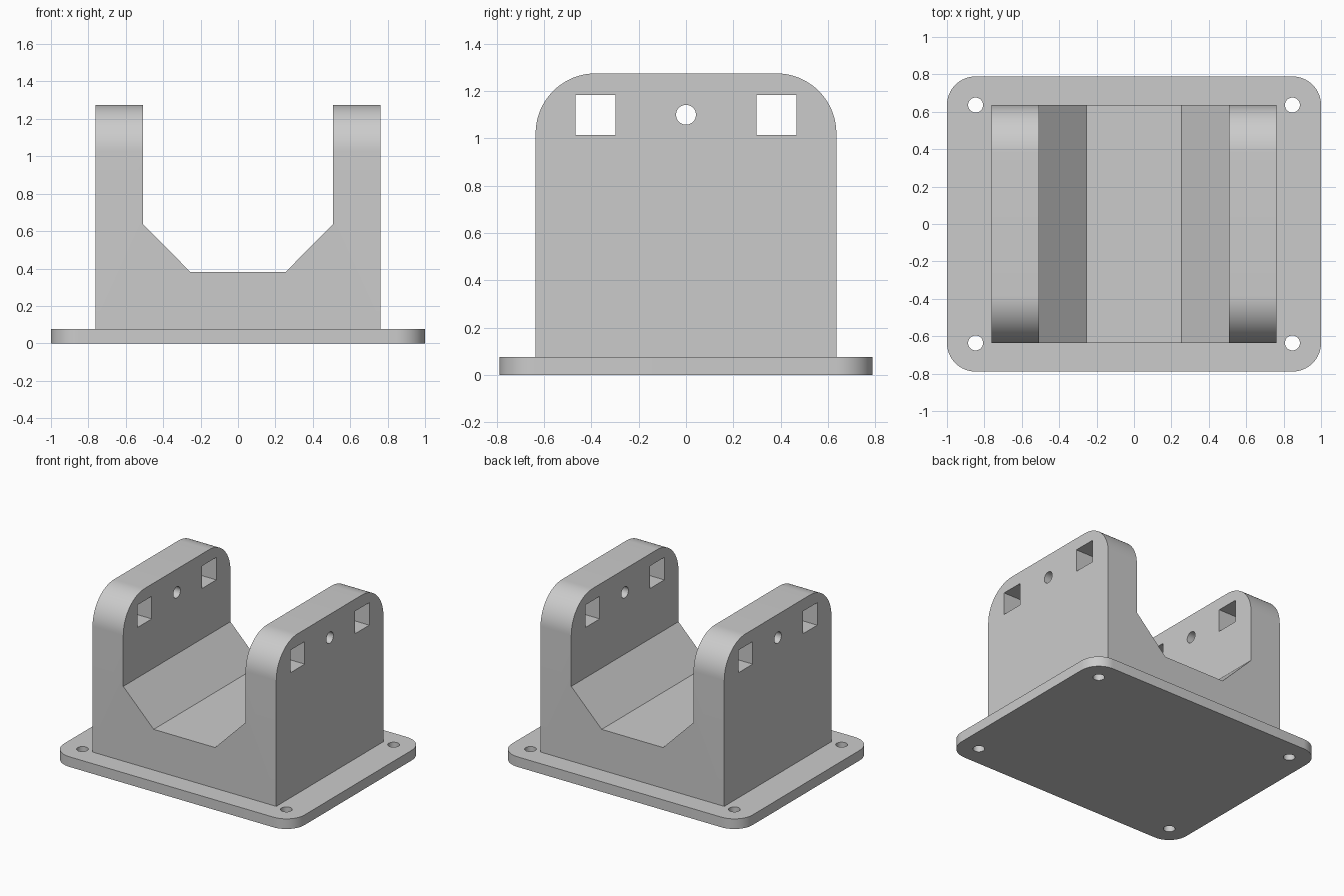
import bpy, bmesh, math
from mathutils import Vector

default = bpy.data.objects.get("Cube")
if default:
    bpy.data.objects.remove(default, do_unlink=True)

grey = bpy.data.materials.new("light grey")
grey.use_nodes = True
GREY = (0.6, 0.6, 0.6, 1)
grey.diffuse_color = GREY
grey.node_tree.nodes["Principled BSDF"].inputs["Base Color"].default_value = GREY

PLATE_X, PLATE_Y, PLATE_TOP = 1.0, 0.789, 0.076
BODY_X, BODY_Y, BODY_TOP = 0.763, 0.636, 1.275


def prism(name, outline, axis, lo, hi):
    """Extrude a 2D outline along an axis, from lo to hi."""
    place = {"x": lambda a, b, t: (t, a, b),
             "y": lambda a, b, t: (a, t, b),
             "z": lambda a, b, t: (a, b, t)}[axis]
    bm = bmesh.new()
    face = bm.faces.new([bm.verts.new(place(a, b, lo)) for a, b in outline])
    new = bmesh.ops.extrude_face_region(bm, geom=[face], use_keep_orig=True)["geom"]
    shift = Vector(place(0, 0, hi - lo))
    bmesh.ops.translate(bm, vec=shift,
                        verts=[v for v in new if isinstance(v, bmesh.types.BMVert)])
    bmesh.ops.recalc_face_normals(bm, faces=bm.faces)
    mesh = bpy.data.meshes.new(name)
    bm.to_mesh(mesh)
    bm.free()
    mesh.materials.append(grey)
    obj = bpy.data.objects.new(name, mesh)
    bpy.context.collection.objects.link(obj)
    return obj


def arc(cx, cy, r, start, end, steps):
    angles = [math.radians(start + (end - start) * i / steps) for i in range(steps + 1)]
    return [(cx + r * math.cos(a), cy + r * math.sin(a)) for a in angles]


def circle(cx, cy, r):
    return arc(cx, cy, r, 0, 360, 32)[:-1]


def rect(x0, x1, y0, y1):
    return [(x0, y0), (x1, y0), (x1, y1), (x0, y1)]


def boolean(obj, cutter, operation="DIFFERENCE"):
    mod = obj.modifiers.new(cutter.name, "BOOLEAN")
    mod.operation, mod.object, mod.solver = operation, cutter, "EXACT"
    bpy.context.view_layer.objects.active = obj
    bpy.ops.object.modifier_apply(modifier=mod.name)
    bpy.data.objects.remove(cutter, do_unlink=True)


def finish(obj):
    bpy.ops.object.select_all(action="DESELECT")
    obj.select_set(True)
    bpy.context.view_layer.objects.active = obj
    bpy.ops.object.shade_smooth_by_angle(angle=math.radians(25))


# Base plate with rounded corners and four screw holes
r = 0.153
corners = [(1, 1), (-1, 1), (-1, -1), (1, -1)]
outline = []
for i, (sx, sy) in enumerate(corners):
    outline += arc(sx * (PLATE_X - r), sy * (PLATE_Y - r), r, 90 * i, 90 * i + 90, 16)
plate = prism("base_plate", outline, "z", 0, PLATE_TOP)
for sx, sy in corners:
    hole = circle(sx * (PLATE_X - r), sy * (PLATE_Y - r), 0.04)
    boolean(plate, prism("screw_hole", hole, "z", -0.1, 0.2))
finish(plate)

# Cradle: block with a chamfered channel running front to back
half = [(BODY_X, PLATE_TOP), (BODY_X, BODY_TOP), (0.508, BODY_TOP),
        (0.508, 0.637), (0.255, 0.382)]
cradle = prism("cradle", half + [(-x, z) for x, z in reversed(half)],
               "y", -BODY_Y, BODY_Y)

# Rounded top corners on both side walls
r = 0.254
edge = BODY_Y + 0.1
for s in (-1, 1):
    curve = arc(BODY_Y - r, BODY_TOP - r, r, 0, 90, 20)
    waste = [(edge, BODY_TOP - r)] + curve + [(BODY_Y - r, BODY_TOP + 0.1), (edge, BODY_TOP + 0.1)]
    boolean(cradle, prism("corner_waste", [(s * y, z) for y, z in waste], "x", -1, 1))

# Square windows and round pin hole through both side walls
for s in (-1, 1):
    window = rect(s * 0.298, s * 0.468, 1.015, 1.184)
    boolean(cradle, prism("window_cutter", window, "x", -1, 1))
boolean(cradle, prism("pin_cutter", circle(0, 1.1, 0.042), "x", -1, 1))
finish(cradle)
